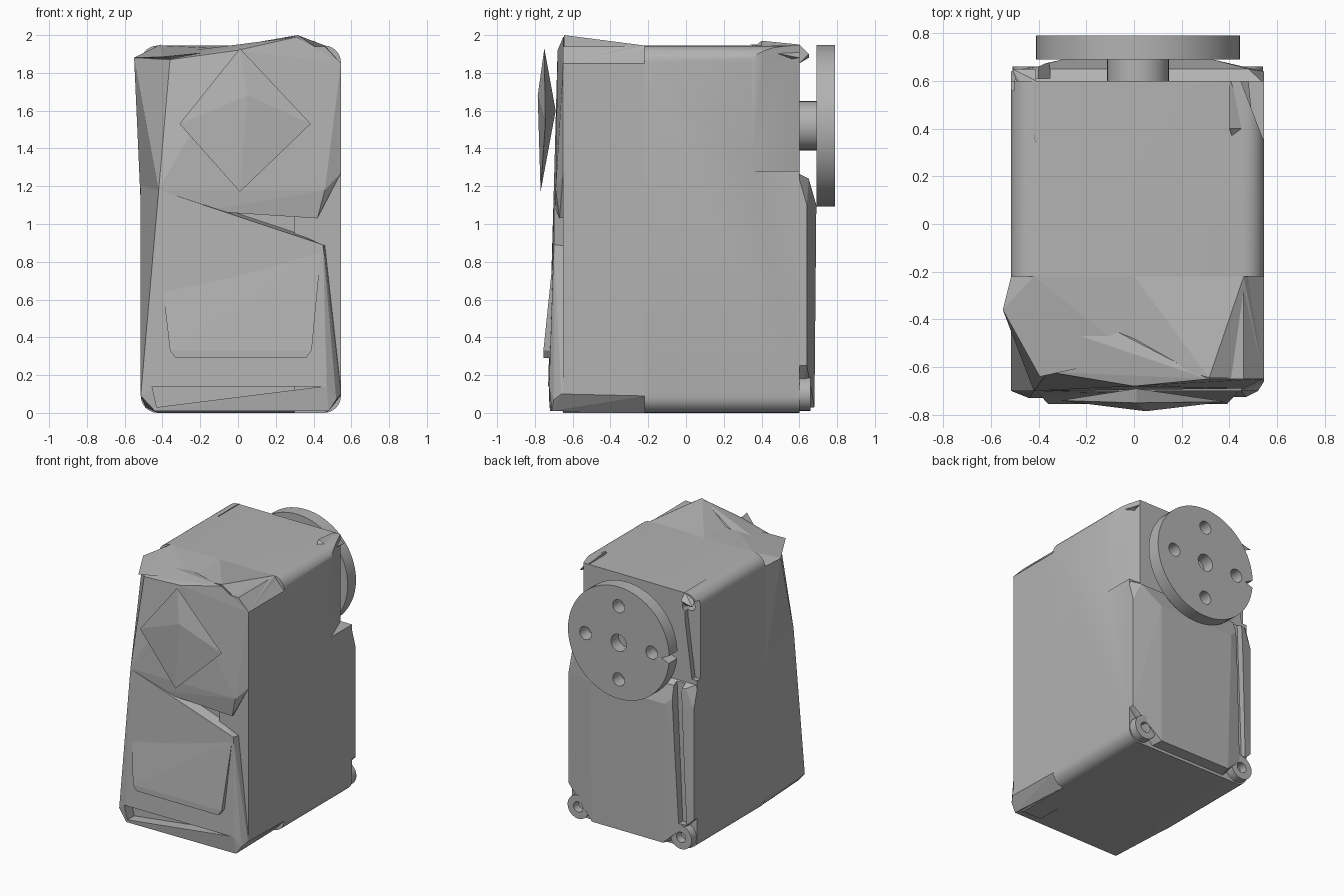
import bpy, bmesh, math
from mathutils import Matrix, Vector

cube = bpy.data.objects.get("Cube")
if cube:
    bpy.data.objects.remove(cube, do_unlink=True)

grey = bpy.data.materials.new("plain grey")
grey.use_nodes = True
colour = (0.45, 0.45, 0.45, 1)
grey.diffuse_color = colour
grey.node_tree.nodes["Principled BSDF"].inputs["Base Color"].default_value = colour


def finish(name, bm):
    bmesh.ops.recalc_face_normals(bm, faces=bm.faces)
    mesh = bpy.data.meshes.new(name)
    bm.to_mesh(mesh)
    bm.free()
    mesh.materials.append(grey)
    obj = bpy.data.objects.new(name, mesh)
    bpy.context.collection.objects.link(obj)
    return obj


def hull(name, points):
    """Faceted convex solid around a few corner points."""
    bm = bmesh.new()
    for p in points:
        bm.verts.new(p)
    result = bmesh.ops.convex_hull(bm, input=bm.verts)
    loose = [v for v in bm.verts if not v.link_faces]
    bmesh.ops.delete(bm, geom=loose, context='VERTS')
    bmesh.ops.dissolve_limit(bm, angle_limit=0.01, verts=bm.verts, edges=bm.edges)
    return finish(name, bm)


def prism(name, outline, y0, y1):
    """Extrude an x-z outline along y."""
    bm = bmesh.new()
    face = bm.faces.new([bm.verts.new((x, y0, z)) for x, z in outline])
    side = bmesh.ops.extrude_face_region(bm, geom=[face])["geom"]
    moved = [v for v in side if isinstance(v, bmesh.types.BMVert)]
    bmesh.ops.translate(bm, verts=moved, vec=(0, y1 - y0, 0))
    return finish(name, bm)


def cylinder(name, x, z, radius, y0, y1, sides=32):
    ring = [math.tau * i / sides for i in range(sides)]
    return prism(name, [(x + radius * math.cos(a), z + radius * math.sin(a)) for a in ring], y0, y1)


def rounded(x0, x1, z0, z1, r, steps=6):
    """Rounded rectangle outline."""
    points = []
    centres = ((x1 - r, z1 - r), (x0 + r, z1 - r), (x0 + r, z0 + r), (x1 - r, z0 + r))
    for k, (cx, cz) in enumerate(centres):
        for i in range(steps + 1):
            a = math.pi / 2 * (k + i / steps)
            points.append((cx + r * math.cos(a), cz + r * math.sin(a)))
    return points


def cut(obj, *cutters):
    for cutter in cutters:
        cutter.hide_render = True
        mod = obj.modifiers.new("cut", 'BOOLEAN')
        mod.operation = 'DIFFERENCE'
        mod.solver = 'EXACT'
        mod.object = cutter
    graph = bpy.context.evaluated_depsgraph_get()
    mesh = bpy.data.meshes.new_from_object(obj.evaluated_get(graph))
    obj.modifiers.clear()
    obj.data = mesh
    for cutter in cutters:
        bpy.data.objects.remove(cutter, do_unlink=True)


def smooth(*objects):
    bpy.ops.object.select_all(action='DESELECT')
    for obj in objects:
        obj.select_set(True)
        bpy.context.view_layer.objects.active = obj
    bpy.ops.object.shade_smooth_by_angle(angle=math.radians(30))


left, right, top = 0.545, -0.515, 1.945
seam, back = -0.22, 0.6

# Main case with its chamfered rear corner and screw holes
case = prism("case", rounded(right, left, 0, top, 0.09), seam, back)
corner = hull("corner_cutter", [(x, y, z) for z in (1.28, 2.1)
                                for x, y in ((left + 0.01, 0.32), (0.44, 0.62), (0.7, 0.62), (0.7, 0.32))])
pocket = prism("pocket_cutter", [(-0.6, 1.3), (-0.47, 1.3), (-0.41, 1.75), (-0.41, 1.9), (-0.6, 1.9)], 0.56, 0.7)
screw = cylinder("screw_cutter", -0.43, 1.84, 0.04, 0.45, 0.7, 16)
cut(case, corner, pocket, screw)

# Full-depth side wall on the left
hull("left_cheek", [(x, y, z) for y in (seam, -0.65)
                    for x, z in ((left, 0.1), (left, 1.85), (0.46, 1.94), (0.3, 1.94), (0.3, 0), (0.46, 0))])

# Core behind the split front cover
hull("front_core", [(x, y, z) for x in (-0.38, 0.4) for y, z in
                    ((seam, 0.3), (seam, 1.8), (-0.62, 0.3), (-0.62, 1.6), (-0.5, 1.85))])

# Warped roof lid
lid = [(-0.55, -0.36, 1.88), (-0.395, -0.64, 1.885), (0, -0.555, 1.925), (0.315, -0.645, 2),
       (0.46, seam, top), (-0.42, seam, top)]
hull("roof_lid_right", [lid[0], lid[1], lid[2], lid[5], (right, seam, 1.86), (0, seam, top), (0, seam, 1.8)])
hull("roof_lid_left", [lid[2], lid[3], lid[4], (0, seam, top), (0, seam, 1.8), (left, -0.65, 1.85),
                       (0.53, seam, 1.85)])

# Upper front cover, bulging and leaning back on the right
hull("upper_front_cover", [lid[0], (-0.36, -0.62, 1.87), (0, -0.68, 1.92), (0.31, -0.65, 1.99),
                           (left, -0.65, 1.85), (left, -0.65, 1.27), (0.46, -0.69, 1.18),
                           (0.42, -0.67, 1.03), (-0.2, -0.69, 1.07), (-0.42, -0.7, 1.18),
                           (right, seam, 1.86), (right, seam, 1.1), (0.4, seam, 1.1)])

# Lower front cover with a tapered slot near the base
lower = hull("lower_front_cover", [(-0.42, -0.7, 1.18), (0.45, -0.7, 0.89), (left, -0.66, 0.1),
                                   (0.48, -0.71, 0.01), (-0.44, -0.72, 0.01), (right, -0.7, 0.09),
                                   (0.47, -0.725, 0.14), (-0.44, -0.73, 0.14), (0.52, -0.7, 0.07),
                                   (right, seam, 0.09), (-0.49, seam, 0.03), (-0.43, seam, 0),
                                   (0.46, seam, 0), (left, seam, 0.09), (left, seam, 0.85),
                                   (right, seam, 1.3)])
slot = prism("slot_cutter", [(-0.455, 0.14), (0.45, 0.14), (-0.43, 0.03)], -0.8, -0.64)
cut(lower, slot)

# Raised label panel, flush at its top
hull("label_panel", [(-0.36, -0.755, 0.33), (-0.33, -0.755, 0.29), (0.36, -0.755, 0.29), (0.39, -0.755, 0.33),
                     (-0.41, -0.7, 0.76), (0.44, -0.7, 0.86), (-0.36, -0.69, 0.33), (-0.33, -0.69, 0.29),
                     (0.36, -0.69, 0.29), (0.39, -0.69, 0.33)])

# Bent diamond plate on the upper front
hull("diamond_plate", [(0.01, -0.75, 1.93), (0.385, -0.745, 1.53), (0.01, -0.77, 1.17),
                       (-0.31, -0.74, 1.53), (0.05, -0.785, 1.68), (0.01, -0.69, 1.6)])

# Stepped rear cover below the horn
base, ridge = 0.59, 0.69
rear = hull("rear_cover", [(-0.28, 0.68, 0.03), (0.32, 0.68, 0.03), (-0.3, ridge, 1.1), (0.33, ridge, 1.1),
                           (-0.45, 0.65, 1.24), (0.48, 0.65, 1.24), (right, 0.64, 0.25), (left, 0.64, 0.25),
                           (right, 0.64, 1.1), (left, 0.64, 1.1), (right, base, 1.27), (left, base, 1.27),
                           (right, base, 0.25), (left, base, 0.25), (-0.3, base, 0.02), (0.34, base, 0.02)])
groove = hull("groove_cutter", [(x, y, z) for y in (0.61, 0.8)
                                for x, z in ((-0.42, 1.3), (-0.35, 1.3), (-0.4, 0.2), (-0.46, 0.2))])
cut(rear, groove)

# Screw bosses in the lower rear corners
bosses = []
for name, x in (("left_screw_boss", 0.45), ("right_screw_boss", -0.42)):
    boss = cylinder(name, x, 0.1, 0.09, base, 0.66, 24)
    cut(boss, cylinder("hole_cutter", x, 0.1, 0.04, 0.595, 0.8, 16))
    bosses.append(boss)

# Small slanted tabs on the upper rear corners
hull("left_rear_tab", [(0.4, 0.4, 1.97), (0.42, 0.34, 1.92), (0.5, 0.4, 1.92), (0.4, back, 1.95),
                       (0.48, back, 1.88), (0.4, 0.4, 1.85)])
hull("right_rear_tab", [(-0.41, 0.34, 1.95), (-0.41, back, 1.95), (-0.48, back, 1.91), (-0.41, 0.65, 1.9),
                        (-0.51, 0.65, 1.88), (-0.41, back, 1.85)])

# Output shaft and round horn with screw holes and a rim notch
cx, cz = 0.017, 1.52
shaft = cylinder("output_shaft", cx, cz, 0.13, 0.55, 0.7)
horn = cylinder("round_horn", cx, cz, 0.428, ridge, 0.79, 64)
holes = [cylinder("hub_cutter", cx, cz, 0.065, 0.6, 0.9, 24)]
for i in range(4):
    a = i * math.pi / 2
    holes.append(cylinder("horn_hole_cutter", cx + 0.28 * math.cos(a), cz + 0.28 * math.sin(a),
                          0.05, 0.6, 0.9, 20))
holes.append(prism("notch_cutter", [(cx - 0.36, cz - 0.02), (cx - 0.5, cz + 0.05), (cx - 0.5, cz - 0.07)], 0.6, 0.9))
cut(horn, *holes)
smooth(case, shaft, horn, *bosses)
